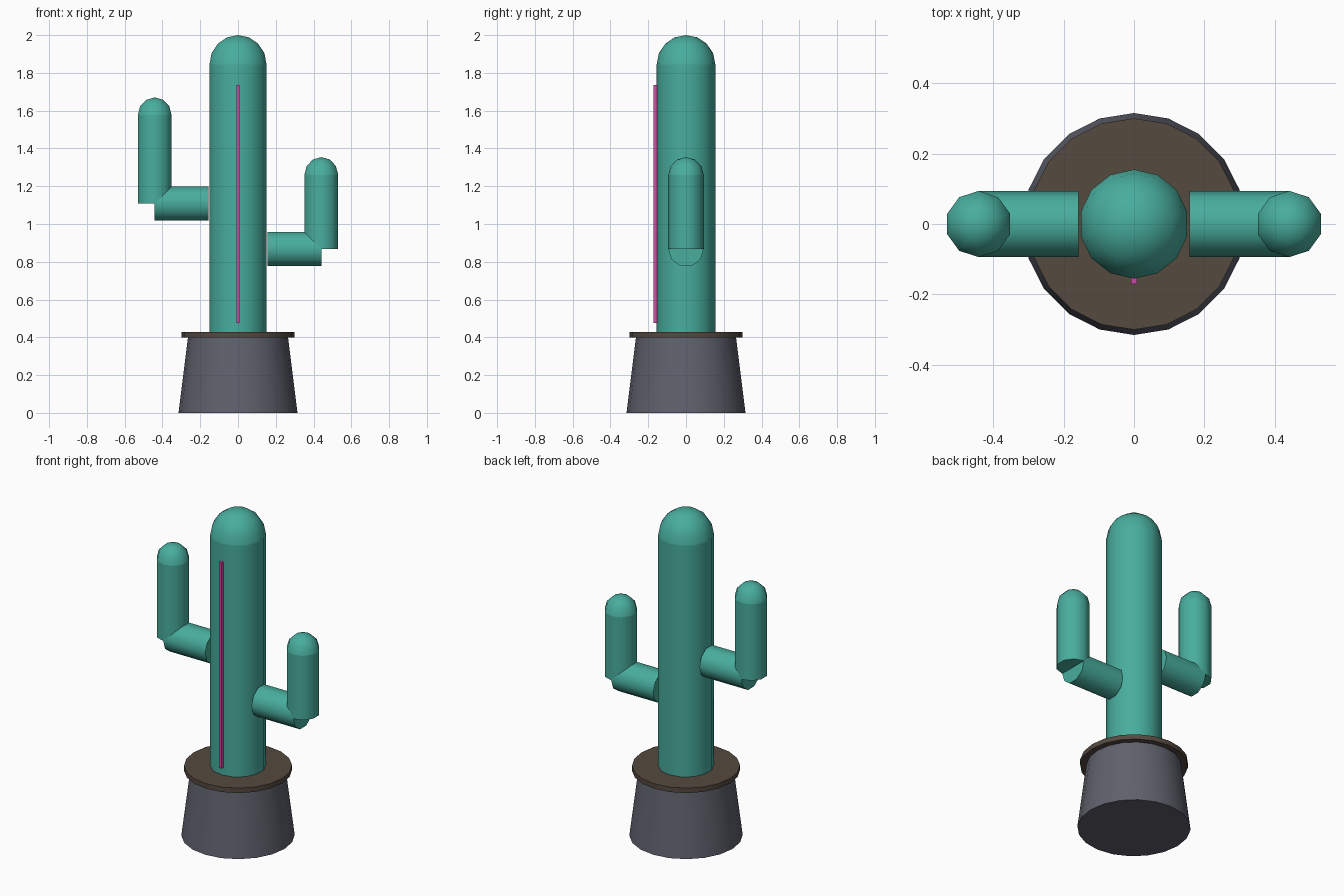
import bpy, bmesh
from math import sin, cos, pi, radians
from mathutils import Matrix

if "Cube" in bpy.data.objects:
    bpy.data.objects.remove(bpy.data.objects["Cube"])


def material(name, rgb):
    m = bpy.data.materials.new(name)
    m.diffuse_color = (*rgb, 1)
    m.use_nodes = True
    m.node_tree.nodes["Principled BSDF"].inputs["Base Color"].default_value = m.diffuse_color
    return m


GREEN = material("cactus_green", (0.065, 0.42, 0.34))
GREY = material("pot_grey", (0.115, 0.12, 0.15))
BROWN = material("soil_brown", (0.09, 0.067, 0.05))
PINK = material("stripe_pink", (0.66, 0.07, 0.40))


def finish(name, bm, mat, smooth=True):
    bmesh.ops.recalc_face_normals(bm, faces=bm.faces)
    mesh = bpy.data.meshes.new(name)
    bm.to_mesh(mesh)
    bm.free()
    mesh.materials.append(mat)
    ob = bpy.data.objects.new(name, mesh)
    bpy.context.collection.objects.link(ob)
    if smooth:
        bpy.ops.object.select_all(action='DESELECT')
        ob.select_set(True)
        bpy.context.view_layer.objects.active = ob
        bpy.ops.object.shade_smooth_by_angle(angle=radians(40))
    return ob


def lathe(name, profile, sides, mat, matrix=Matrix()):
    """Spin (radius, z) points round z, first corner on +y, capped ends."""
    bm = bmesh.new()
    rings = []
    for r, z in profile:
        if r < 1e-6:
            rings.append([bm.verts.new((0, 0, z))] * sides)
        else:
            rings.append([bm.verts.new((r * sin(2 * pi * i / sides),
                                        r * cos(2 * pi * i / sides), z))
                          for i in range(sides)])
    for a, b in zip(rings, rings[1:]):
        for i in range(sides):
            j = (i + 1) % sides
            quad = list(dict.fromkeys((a[i], a[j], b[j], b[i])))
            bm.faces.new(quad)
    for ring in (rings[0], rings[-1]):
        if ring[0] is not ring[1]:
            bm.faces.new(ring)
    bm.transform(matrix)
    return finish(name, bm, mat)


def dome(name, r, x, z, sides, steps):
    pts = [(r * cos(pi / 2 * k / steps), r * sin(pi / 2 * k / steps))
           for k in range(steps)] + [(0, r)]
    lathe(name, pts, sides, GREEN, Matrix.Translation((x, 0, z)))


# pot and soil
lathe("pot", [(0.315, 0), (0.265, 0.40)], 20, GREY)
lathe("soil_disc", [(0.30, 0.398), (0.30, 0.428)], 20, BROWN)

# trunk
R = 0.155
lathe("trunk", [(R, 0.41), (R, 1.845)], 14, GREEN)
dome("trunk_top", R, 0, 1.845, 14, 4)

# arms: horizontal elbow, upright, rounded tip
r = 0.094
for side, s, z0, z1 in (("left", -1, 1.108, 1.576), ("right", 1, 0.867, 1.26)):
    lathe(side + "_arm_elbow", [(r, 0.157), (r, 0.441)], 10, GREEN,
          Matrix.Translation((0, 0, z0)) @ Matrix.Rotation(s * pi / 2, 4, 'Y'))
    lathe(side + "_arm_upright", [(r, z0), (r, z1)], 10, GREEN,
          Matrix.Translation((s * 0.441, 0, 0)))
    dome(side + "_arm_tip", r, s * 0.441, z1, 10, 3)

# stripe on the front of the trunk
bm = bmesh.new()
bmesh.ops.create_cube(bm, size=1)
bm.transform(Matrix.Translation((0, -0.162, 1.106))
             @ Matrix.Diagonal((0.018, 0.018, 1.26, 1)))
finish("front_stripe", bm, PINK, smooth=False)
